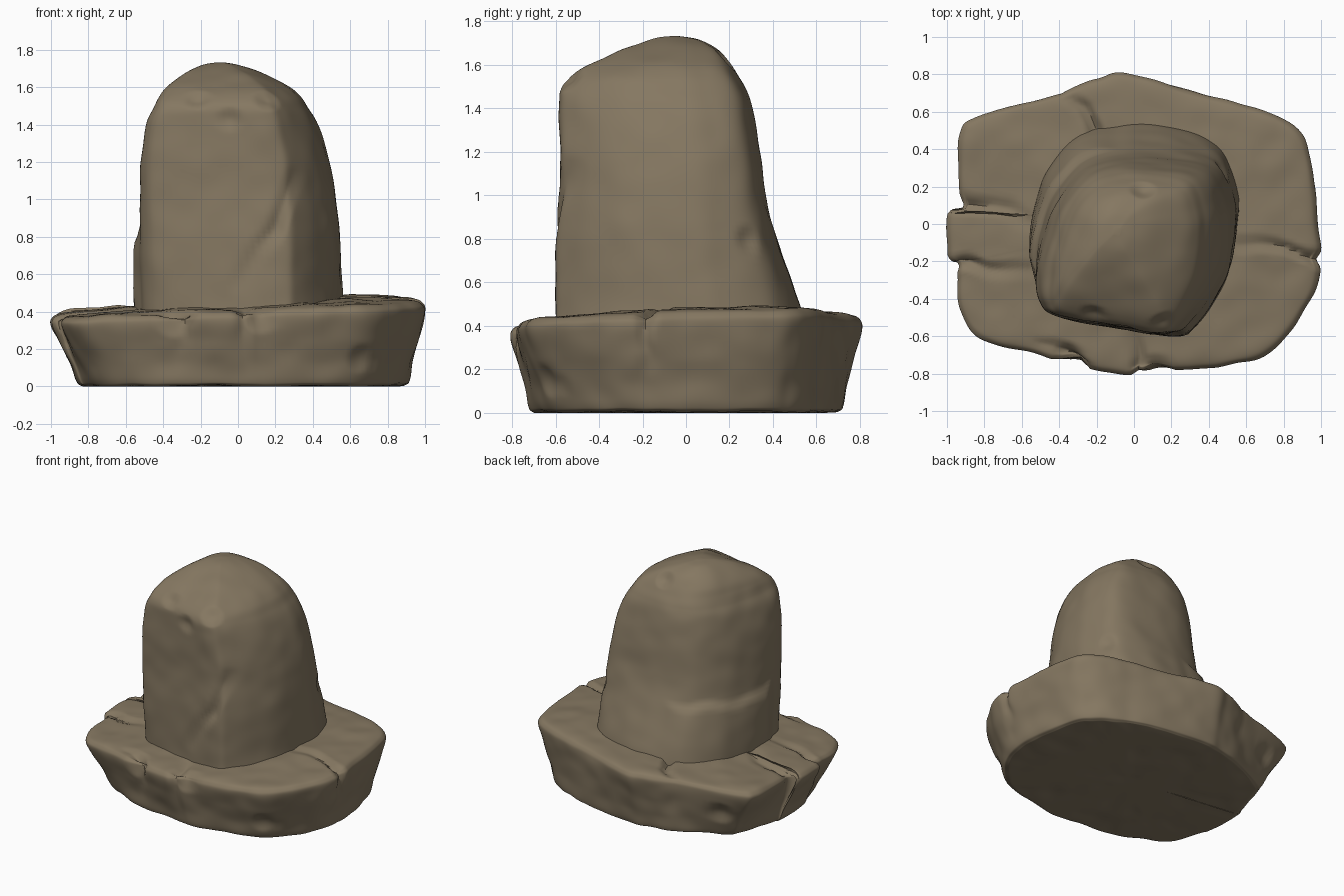
import bpy, bmesh
from math import copysign, cos, sin, atan2
from mathutils import Vector, noise

if "Cube" in bpy.data.objects:
    bpy.data.objects.remove(bpy.data.objects["Cube"], do_unlink=True)

stone = bpy.data.materials.new("warm brown stone")
stone.use_nodes = True
stone.diffuse_color = (0.235, 0.186, 0.12, 1)
stone.node_tree.nodes["Principled BSDF"].inputs["Base Color"].default_value = stone.diffuse_color


def spline(points, steps, closed):
    """Catmull-Rom curve through points of any dimension."""
    n, out = len(points), []
    for i in range(n if closed else n - 1):
        ids = [i - 1, i, i + 1, i + 2]
        a, b, c, d = [points[k % n if closed else min(max(k, 0), n - 1)] for k in ids]
        for s in range(steps):
            t = s / steps
            out.append([0.5 * (2 * q + (r - p) * t + (2 * p - 5 * q + 4 * r - u) * t * t
                               + (3 * q - p - 3 * r + u) * t ** 3)
                        for p, q, r, u in zip(a, b, c, d)])
    return out if closed else out + [list(points[-1])]


def unit_outline(points):
    """Smooth closed outline scaled into the unit square."""
    curve = spline(points, 10, True)
    xs, ys = zip(*curve)
    return [Vector(((x - min(xs)) / (max(xs) - min(xs)), (y - min(ys)) / (max(ys) - min(ys))))
            for x, y in curve]


def loft(name, low_outline, high_outline, rings, steps, shape):
    """Skin rings of (x0, x1, y0, y1, z, blend of the two outlines), then carve with shape."""
    low_unit, high_unit = unit_outline(low_outline), unit_outline(high_outline)
    bm = bmesh.new()
    rows = []
    for x0, x1, y0, y1, z, blend in spline(rings, steps, False):
        row = []
        for a, b in zip(low_unit, high_unit):
            u, v = a.lerp(b, blend)
            row.append(bm.verts.new((x0 + u * (x1 - x0), y0 + v * (y1 - y0), z)))
        rows.append(row)
    n = len(low_unit)
    for low, high in zip(rows, rows[1:]):
        for i in range(n):
            j = (i + 1) % n
            bm.faces.new((low[i], low[j], high[j], high[i]))
    bm.faces.new(rows[0])
    bm.faces.new(rows[-1])
    bmesh.ops.recalc_face_normals(bm, faces=bm.faces)
    bm.normal_update()
    moved = [shape(v.co.copy(), v.normal.copy()) for v in bm.verts]
    for v, co in zip(bm.verts, moved):
        v.co = co
    bmesh.ops.recalc_face_normals(bm, faces=bm.faces)
    mesh = bpy.data.meshes.new(name)
    bm.to_mesh(mesh)
    bm.free()
    mesh.materials.append(stone)
    obj = bpy.data.objects.new(name, mesh)
    bpy.context.collection.objects.link(obj)
    bpy.ops.object.select_all(action="DESELECT")
    obj.select_set(True)
    bpy.context.view_layer.objects.active = obj
    bpy.ops.object.shade_smooth_by_angle(angle=0.8)


def groove(p, path, width, depth):
    """Depth of a V-shaped crack along a flat path, fading at its far end."""
    best = 0
    for k, (a, b) in enumerate(zip(path, path[1:])):
        a, b = Vector(a), Vector(b)
        t = min(max((p - a).dot(b - a) / (b - a).length_squared, 0), 1)
        fade = 1 - 0.8 * (k + t) / (len(path) - 1)
        best = max(best, fade * depth * max(0, 1 - (p - a.lerp(b, t)).length / width))
    return best


def dents(p, spots, radius, depth):
    return sum(depth * max(0, 1 - (p - Vector(s)).length / radius) for s in spots)


# Cracks run from the rim of the slab inwards
slab_cracks = [
    [(-1.05, 0.11), (-0.75, 0.1), (-0.55, 0.0)],
    [(-1.05, -0.21), (-0.8, -0.23), (-0.55, -0.25)],
    [(1.05, -0.2), (0.8, -0.14), (0.52, -0.1)],
    [(0.02, -0.85), (0.03, -0.72), (0.0, -0.6)],
    [(-0.2, 0.5), (-0.27, 0.62), (-0.38, 0.7)],
    [(-0.28, -0.76), (-0.36, -0.68), (-0.5, -0.65)],
]
slab_chips = [(0.68, -0.68, 0.13), (0.78, -0.62, 0.1), (-0.34, -0.72, 0.36),
              (0.12, -0.78, 0.38), (0.9, 0.55, 0.2), (-0.7, 0.6, 0.2)]


def carve_slab(p, normal):
    height = p.z
    p.z = height * (0.435 + 0.045 * p.x + 0.03 * p.y)
    wobble = 0.03 * noise.noise(p * 7)
    flat = Vector((p.x + wobble, p.y + wobble))
    cut = dents(p, slab_chips, 0.1, 0.04)
    cut += min(1, height ** 2) * max(groove(flat, c, 0.05, 0.05) for c in slab_cracks)
    cut += 0.013 * noise.noise(p * 3.2) + 0.007 * noise.noise(p * 8)
    p -= normal * cut
    p.z = max(p.z, 0)
    return p


slab_rim = [(-0.04, 0.81), (0.35, 0.7), (0.68, 0.61), (0.86, 0.52), (0.94, 0.37),
            (0.98, 0), (0.995, -0.22), (0.93, -0.42), (0.73, -0.67), (0.48, -0.75),
            (0.12, -0.78), (0, -0.8), (-0.3, -0.75), (-0.55, -0.68), (-0.83, -0.6),
            (-0.94, -0.45), (-0.95, -0.24), (-0.99, -0.18), (-1, 0.08), (-0.95, 0.12),
            (-0.93, 0.47), (-0.84, 0.58), (-0.43, 0.7), (-0.2, 0.78)]
# The foot of the slab is a plain rounded oval
slab_foot = []
for x, y in slab_rim:
    angle = atan2(y / 0.8, x)
    slab_foot.append([copysign(abs(f(angle)) ** 0.85, f(angle)) for f in (cos, sin)])
# (scale, share of the rim height) from the underside, up the flank and over the top
slab_profile = [(0.05, 0), (0.45, 0), (0.8, 0.005), (0.87, 0.02), (0.895, 0.08),
                (0.92, 0.3), (0.965, 0.58), (1, 0.84), (0.99, 0.94), (0.94, 0.99),
                (0.8, 1.01), (0.6, 1.03), (0.3, 1.04), (0.05, 1.04)]
slab_rings = []
for s, h in slab_profile:
    shift = 0.03 * max(0, 1 - h)
    slab_rings.append((shift - s, shift + s, -0.81 * s, 0.81 * s, h, min(1, 0.25 + h)))
loft("base_slab", slab_foot, slab_rim, slab_rings, 8, carve_slab)

# Rounded standing stone
pillar_crack = [(0.2, 0.84), (0.24, 0.96), (0.3, 1.12)]
lower_crack = [(0.2, 0.84), (0.1, 0.72), (0.0, 0.55)]
pillar_chips = [(-0.22, -0.5, 1.55), (0.15, -0.52, 1.52), (-0.05, -0.57, 1.43),
                (0.5, 0.3, 0.8), (0.05, 0.2, 1.64)]


def carve_pillar(p, normal):
    cut = dents(p, pillar_chips, 0.075, 0.03)
    front = Vector((p.x, p.z))
    if p.y < -0.1:
        cut += max(groove(front, c, 0.06, 0.035) for c in (pillar_crack, lower_crack))
    # Ledge of thicker rock low on the back right
    ledge = min((p.y + 0.3) * 8, (-0.1 - p.x) * 6, (0.85 - p.z) * 14 + noise.noise(p * 4))
    cut -= 0.03 * min(1, max(0, ledge))
    cut += 0.008 * noise.noise(p * 2.6) + 0.006 * noise.noise(p * 7)
    return p - normal * cut


pillar_foot = [(-0.05, 0.53), (0.27, 0.5), (0.46, 0.4), (0.55, 0.17), (0.55, 0),
               (0.49, -0.3), (0.32, -0.55), (0.2, -0.6), (-0.1, -0.56), (-0.41, -0.49),
               (-0.53, -0.39), (-0.56, -0.2), (-0.56, 0), (-0.48, 0.25), (-0.32, 0.44)]
# Higher up the stone leans into a skewed, diamond-like section
pillar_shoulder = [(-0.05, 0.33), (0.2, 0.32), (0.37, 0.27), (0.44, 0.12), (0.45, -0.03),
                   (0.41, -0.27), (0.28, -0.52), (0.17, -0.59), (-0.1, -0.55), (-0.41, -0.5),
                   (-0.49, -0.42), (-0.5, -0.27), (-0.46, -0.08), (-0.38, 0.12), (-0.25, 0.27)]
pillar_rings = [(-0.53, 0.57, -0.6, 0.55, 0.3), (-0.53, 0.56, -0.6, 0.52, 0.5),
                (-0.53, 0.545, -0.6, 0.42, 0.8), (-0.53, 0.525, -0.59, 0.37, 1),
                (-0.52, 0.49, -0.585, 0.34, 1.2), (-0.49, 0.425, -0.58, 0.305, 1.4),
                (-0.45, 0.375, -0.57, 0.275, 1.49), (-0.42, 0.335, -0.52, 0.24, 1.55),
                (-0.37, 0.26, -0.42, 0.2, 1.61), (-0.28, 0.13, -0.28, 0.14, 1.675),
                (-0.19, 0.0, -0.15, 0.06, 1.72), (-0.11, -0.07, -0.06, -0.02, 1.735)]
pillar_rings = [(*r, min(1, max(0, (r[4] - 0.4) / 0.9))) for r in pillar_rings]
loft("standing_stone", pillar_foot, pillar_shoulder, pillar_rings, 10, carve_pillar)
